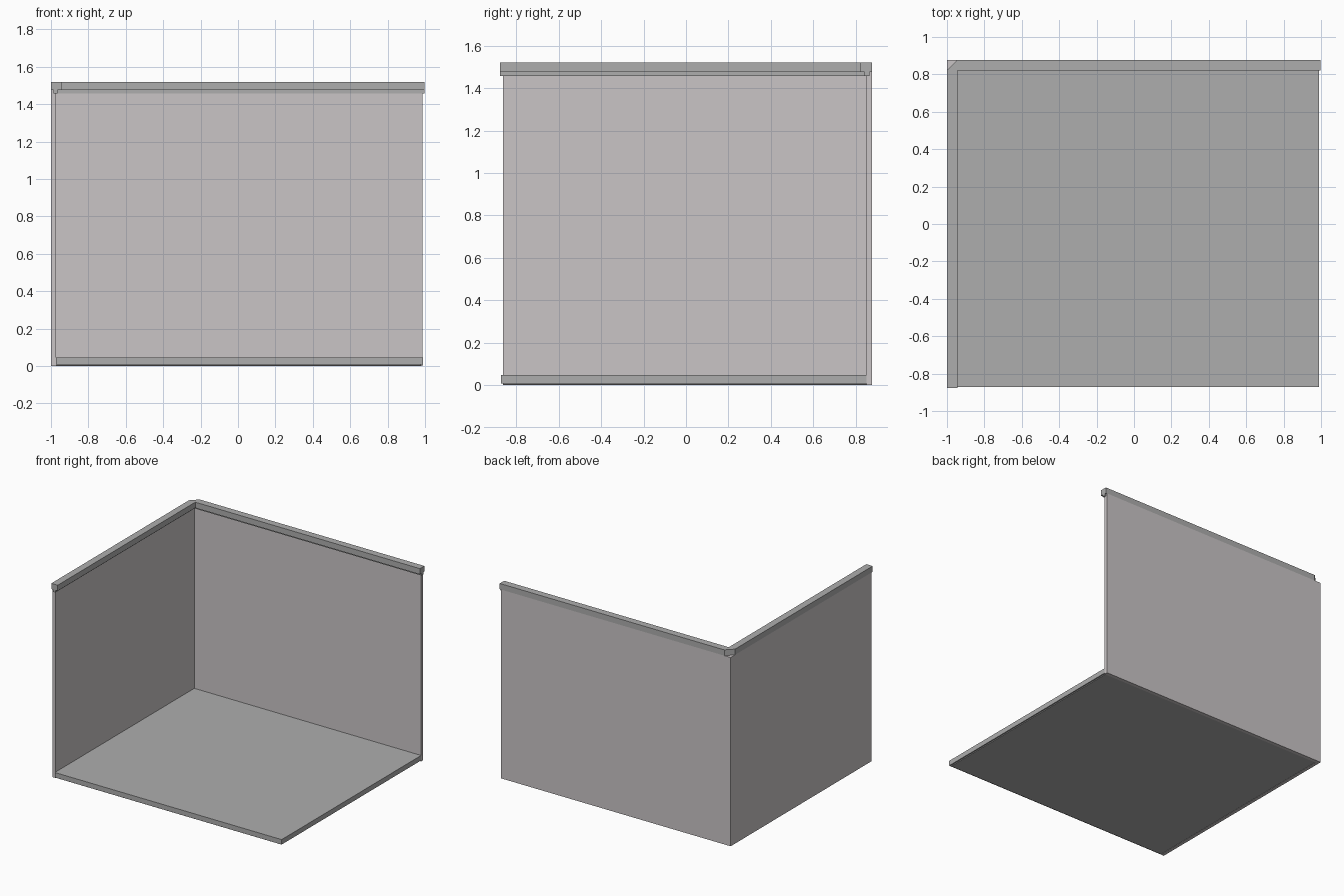
import bpy
import bmesh

if "Cube" in bpy.data.objects:
    bpy.data.objects.remove(bpy.data.objects["Cube"])

X, Y = 1.0, 0.877      # outer corner of the two walls is at (-X, Y)
T = 0.027              # wall thickness
RAIL = 0.055           # rail depth


def material(name, rgb):
    m = bpy.data.materials.new(name)
    m.diffuse_color = (*rgb, 1)
    m.use_nodes = True
    m.node_tree.nodes["Principled BSDF"].inputs["Base Color"].default_value = m.diffuse_color
    return m


grey = material("trim grey", (0.42, 0.42, 0.42))
wall_colour = material("warm wall grey", (0.59, 0.56, 0.567))


def finish(name, bm, mat):
    bmesh.ops.recalc_face_normals(bm, faces=bm.faces)
    me = bpy.data.meshes.new(name)
    bm.to_mesh(me)
    bm.free()
    me.materials.append(mat)
    ob = bpy.data.objects.new(name, me)
    bpy.context.collection.objects.link(ob)
    return ob


def box(name, lo, hi, mat):
    bm = bmesh.new()
    bmesh.ops.create_cube(bm, size=1)
    for v in bm.verts:
        v.co = [(a + b) / 2 + c * (b - a) for a, b, c in zip(lo, hi, v.co)]
    return finish(name, bm, mat)


# Stepped rail section: (distance in from the outer wall face, height)
SECTION = [(0, 1.475), (0, 1.52), (RAIL, 1.52), (RAIL, 1.475),
           (0.035, 1.475), (0.035, 1.458), (0.013, 1.458), (0.013, 1.475)]


def rail(name, place, length):
    # the corner end is cut diagonally, leaving an open notch on the outside
    bm = bmesh.new()
    start = [bm.verts.new(place(RAIL - d, d, z)) for d, z in SECTION]
    end = [bm.verts.new(place(length, d, z)) for d, z in SECTION]
    bm.faces.new(start)
    bm.faces.new(end[::-1])
    n = len(SECTION)
    for i in range(n):
        j = (i + 1) % n
        bm.faces.new((start[i], start[j], end[j], end[i]))
    return finish(name, bm, grey)


# Walls
box("left_wall", (-X, -0.862, 0), (-X + T, Y, 1.475), wall_colour)
box("back_wall", (-X + T, Y - T, 0), (0.987, Y, 1.475), wall_colour)

# Floor slab and its slightly inset underside
box("floor", (-X + T, -0.872, 0.008), (0.988, Y - T, 0.047), grey)
box("floor_underside", (-X + T, -0.862, 0.002), (0.978, Y - T, 0.008), grey)

# Top rails
rail("back_rail", lambda s, d, z: (-X + s, Y - d, z), 1.997)
rail("left_rail", lambda s, d, z: (-X + d, Y - s, z), 2 * Y)
